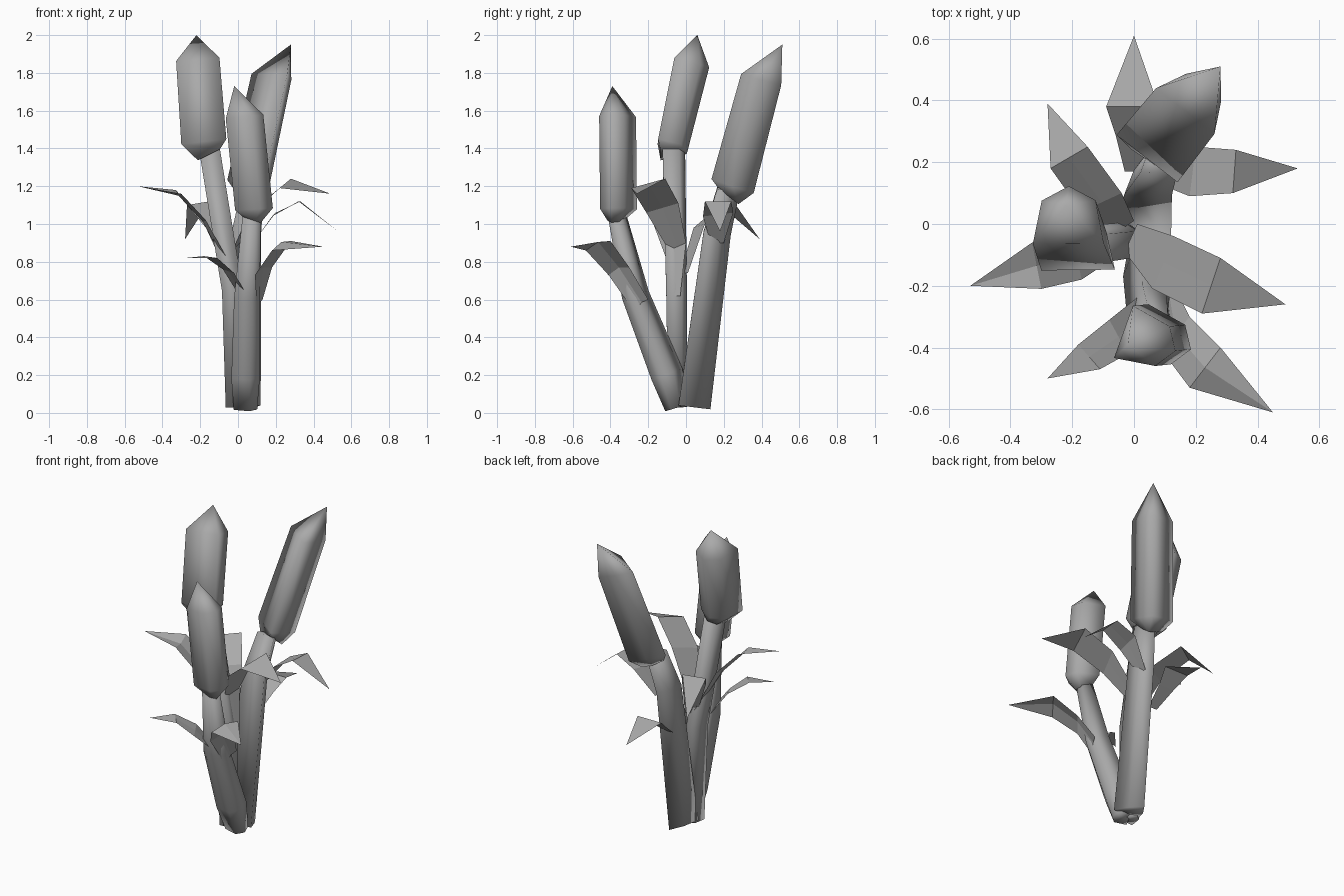
import bpy, bmesh, math
from mathutils import Vector

cube = bpy.data.objects.get("Cube")
if cube:
    bpy.data.objects.remove(cube, do_unlink=True)

grey = bpy.data.materials.new("plain_grey")
grey.use_nodes = True
grey.diffuse_color = (0.4, 0.4, 0.4, 1)
bsdf = next(n for n in grey.node_tree.nodes if n.type == 'BSDF_PRINCIPLED')
bsdf.inputs["Base Color"].default_value = grey.diffuse_color
bsdf.inputs["Roughness"].default_value = 0.8

# Cross-sections with a flat back and a rounded or pointed front: (across, forward)
ROUNDED = [(-0.5, -0.5), (0.5, -0.5), (0.38, 0.25), (0, 0.5), (-0.38, 0.25)]
POINTED = [(-0.5, -0.5), (0.5, -0.5), (0.3, 0.05), (0, 0.5), (-0.3, 0.05)]


def finish(name, bm, smooth):
    bmesh.ops.recalc_face_normals(bm, faces=bm.faces)
    mesh = bpy.data.meshes.new(name)
    bm.to_mesh(mesh)
    bm.free()
    mesh.materials.append(grey)
    for poly in mesh.polygons:
        poly.use_smooth = smooth
    obj = bpy.data.objects.new(name, mesh)
    bpy.context.collection.objects.link(obj)


def tube(name, section, facing, path, tip=None):
    """Skin rings of (x, y, z, width, depth) along a path; optionally close to a point."""
    bm = bmesh.new()
    a = math.radians(facing)
    forward = Vector((math.cos(a), math.sin(a), 0))
    across = Vector((-math.sin(a), math.cos(a), 0))
    centres = [Vector(p[:3]) for p in path]
    rings = []
    for i, c in enumerate(centres):
        along = centres[min(i + 1, len(path) - 1)] - centres[max(i - 1, 0)]
        turn = Vector((0, 0, 1)).rotation_difference(along.normalized())
        width, depth = path[i][3:]
        rings.append([bm.verts.new(c + turn @ (across * u * width + forward * v * depth))
                      for u, v in section])
    count = len(section)
    for low, high in zip(rings, rings[1:]):
        for k in range(count):
            n = (k + 1) % count
            bm.faces.new((low[k], low[n], high[n], high[k]))
    bm.faces.new(rings[0][::-1])
    if tip:
        top = bm.verts.new(tip)
        for k in range(count):
            bm.faces.new((rings[-1][k], rings[-1][(k + 1) % count], top))
    else:
        bm.faces.new(rings[-1])
    finish(name, bm, True)


def leaf(name, pairs, tip, ridge=0.0):
    """Strip of edge pairs that ends in a point, creased by ridge along the middle."""
    bm = bmesh.new()
    rows = []
    for left, right in pairs:
        a, b = Vector(left), Vector(right)
        mid = (a + b) / 2 + Vector((0, 0, ridge))
        rows.append([bm.verts.new(p) for p in (a, mid, b)])
    end = bm.verts.new(tip)
    for r, s in zip(rows, rows[1:]):
        for k in (0, 1):
            bm.faces.new((r[k], r[k + 1], s[k + 1], s[k]))
    for k in (0, 1):
        bm.faces.new((rows[-1][k], rows[-1][k + 1], end))
    finish(name, bm, False)


# Middle reed
tube("middle_stem", ROUNDED, 90,
     [(-0.02, -0.045, 0.03, 0.09, 0.1), (-0.03, -0.05, 0.65, 0.11, 0.11),
      (-0.155, -0.065, 1.42, 0.11, 0.12)])
tube("middle_head", ROUNDED, 90,
     [(-0.155, -0.065, 1.37, 0.13, 0.14), (-0.18, -0.068, 1.42, 0.24, 0.165),
      (-0.212, 0.03, 1.85, 0.23, 0.19)], (-0.22, 0.06, 2.0))

# Front reed
tube("front_stem", ROUNDED, -20,
     [(0.05, -0.06, 0.025, 0.12, 0.11), (0.055, -0.115, 0.2, 0.17, 0.13),
      (0.06, -0.28, 0.62, 0.14, 0.12), (0.08, -0.375, 1.05, 0.09, 0.085)])
tube("front_head", ROUNDED, -20,
     [(0.08, -0.375, 1.02, 0.09, 0.09), (0.1, -0.375, 1.08, 0.18, 0.18),
      (0.05, -0.38, 1.57, 0.18, 0.18)], (-0.02, -0.39, 1.73))

# Back reed
tube("back_stem", POINTED, 90,
     [(0.03, 0.045, 0.03, 0.18, 0.17), (0.045, 0.165, 0.95, 0.155, 0.145),
      (0.08, 0.225, 1.18, 0.12, 0.12)])
tube("back_head", POINTED, 52,
     [(0.085, 0.24, 1.145, 0.15, 0.13), (0.1, 0.285, 1.2, 0.25, 0.2),
      (0.22, 0.435, 1.765, 0.24, 0.185)], (0.28, 0.51, 1.95))

# Leaves of the back reed
leaf("back_leaf", [((-0.03, 0.17, 0.68), (0.03, 0.17, 0.68)),
                   ((-0.06, 0.29, 0.77), (0.05, 0.29, 0.77)),
                   ((-0.09, 0.38, 0.84), (0.08, 0.38, 0.84))], (0, 0.61, 0.76))
leaf("back_left_leaf", [((0.08, 0.13, 0.9), (0.08, 0.2, 0.9)),
                        ((0.18, 0.09, 1.04), (0.2, 0.25, 1.06)),
                        ((0.32, 0.10, 1.12), (0.33, 0.24, 1.12))], (0.53, 0.18, 0.96))

# Leaves of the middle reed
leaf("middle_back_leaf", [((0.0, 0.01, 0.74), (-0.06, -0.03, 0.74)),
                          ((-0.04, 0.1, 1.0), (-0.17, 0.04, 0.98)),
                          ((-0.15, 0.25, 1.12), (-0.27, 0.18, 1.1))], (-0.28, 0.39, 0.92))
leaf("middle_right_leaf", [((-0.05, 0.0, 0.75), (-0.02, -0.08, 0.75)),
                           ((-0.2, -0.02, 1.04), (-0.17, -0.18, 1.02)),
                           ((-0.33, -0.06, 1.18), (-0.3, -0.21, 1.16))],
     (-0.53, -0.2, 1.2), -0.02)
leaf("middle_left_leaf", [((0.03, -0.03, 0.62), (0.02, -0.06, 0.62)),
                          ((0.01, 0.0, 0.9), (-0.03, -0.09, 0.86)),
                          ((0.13, -0.04, 1.11), (0.06, -0.21, 1.06)),
                          ((0.28, -0.11, 1.24), (0.22, -0.29, 1.19))], (0.49, -0.26, 1.16))

# Leaves of the front reed
leaf("front_left_leaf", [((0.13, -0.2, 0.6), (0.1, -0.27, 0.53)),
                         ((0.18, -0.3, 0.77), (0.09, -0.41, 0.73)),
                         ((0.28, -0.4, 0.91), (0.18, -0.53, 0.86))], (0.45, -0.61, 0.88), 0.02)
leaf("front_right_leaf", [((0.02, -0.23, 0.6), (0.06, -0.29, 0.6)),
                          ((-0.08, -0.31, 0.76), (-0.02, -0.42, 0.74)),
                          ((-0.18, -0.39, 0.83), (-0.11, -0.47, 0.82))], (-0.28, -0.5, 0.82))
